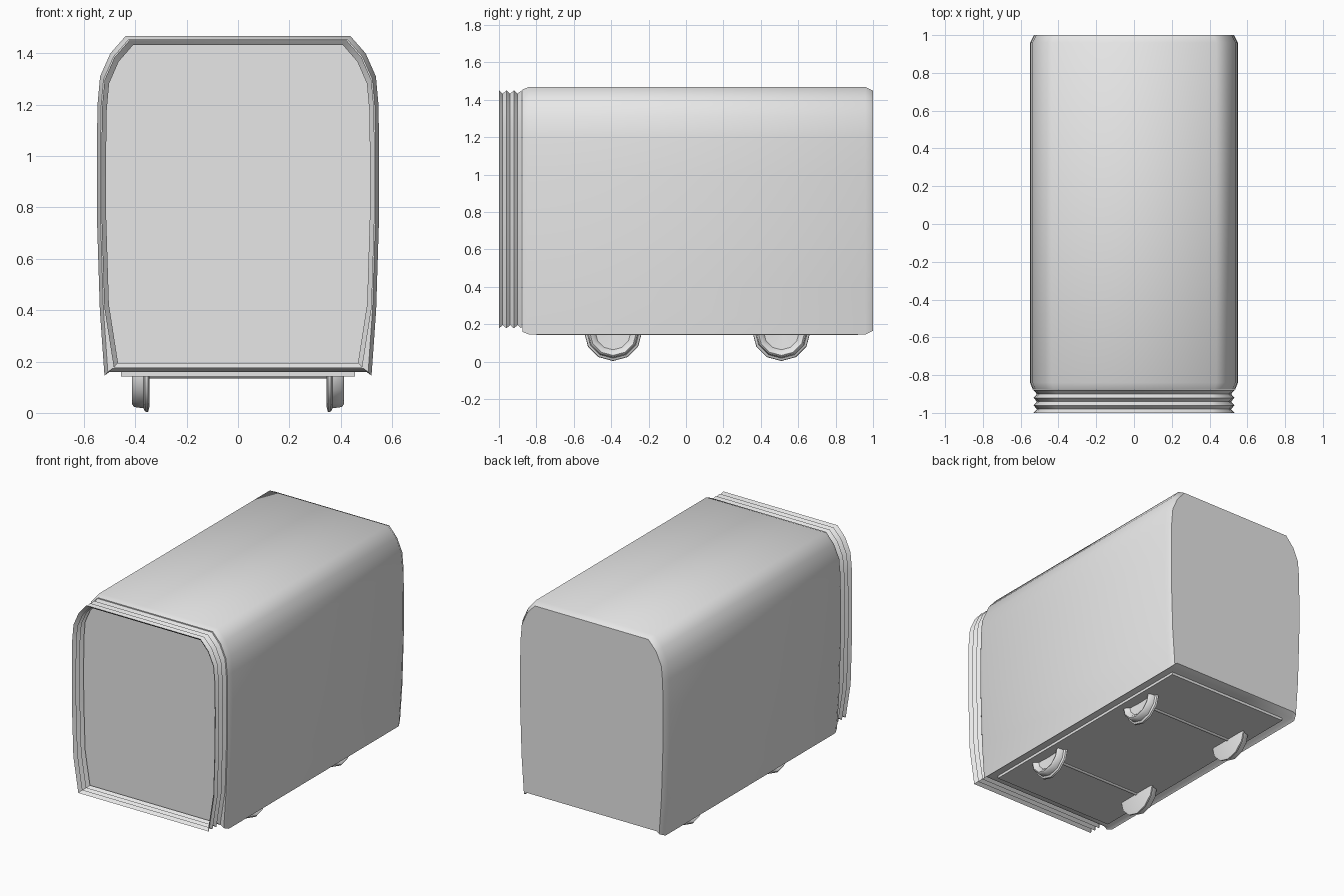
import bpy, math

if "Cube" in bpy.data.objects:
    bpy.data.objects.remove(bpy.data.objects["Cube"])

grey = bpy.data.materials.new("plain_grey")
grey.use_nodes = True
grey.diffuse_color = (0.8, 0.8, 0.8, 1)
grey.node_tree.nodes["Principled BSDF"].inputs["Base Color"].default_value = (0.8, 0.8, 0.8, 1)

# Half of the carriage cross-section, floor to roof
HALF = [(0.50, 0.16), (0.52, 0.145), (0.538, 0.4), (0.549, 0.75), (0.55, 1.0),
        (0.547, 1.2), (0.537, 1.31), (0.497, 1.40), (0.437, 1.468)]
MID, HW, HH = 0.81, 0.55, 0.665


def finish(obj, angle):
    obj.data.materials.append(grey)
    bpy.ops.object.select_all(action="DESELECT")
    obj.select_set(True)
    bpy.context.view_layer.objects.active = obj
    bpy.ops.object.shade_smooth_by_angle(angle=math.radians(angle))


def make(name, verts, faces, angle=40):
    mesh = bpy.data.meshes.new(name)
    mesh.from_pydata(verts, [], faces)
    mesh.update()
    obj = bpy.data.objects.new(name, mesh)
    bpy.context.collection.objects.link(obj)
    finish(obj, angle)
    return obj


def bridge(rings, n):
    """Quads joining successive closed rings of n points."""
    return [(r * n + i, r * n + (i + 1) % n, (r + 1) * n + (i + 1) % n, (r + 1) * n + i)
            for r in range(rings - 1) for i in range(n)]


def loft(name, half, stations, capped, angle):
    """Sweep the mirrored section along y; each station is (y, inset)."""
    ring = half + [(-x, z) for x, z in reversed(half)]
    n = len(ring)
    verts = [(x * (1 - d / HW), y, MID + (z - MID) * (1 - d / HH))
             for y, d in stations for x, z in ring]
    faces = [f[::-1] for f in bridge(len(stations), n)]
    if capped:
        last = (len(stations) - 1) * n
        faces += [tuple(range(n)), tuple(range(last + n - 1, last - 1, -1))]
    return make(name, verts, faces, angle)


# Carriage shell with chamfered ends
loft("body", HALF, [(-0.875, 0.014), (-0.84, 0), (0.96, 0), (1.0, 0.02)], True, 50)

# Open concertina gangway on the front
folds = [(-1 + 0.02 * i, 0.018 if i % 2 == 0 else 0.036) for i in range(7)]
loft("gangway_bellows", HALF[:1] + HALF[2:], folds, False, 50)


def box(name, centre, size):
    bpy.ops.mesh.primitive_cube_add(size=1, location=centre)
    obj = bpy.context.object
    obj.name = name
    obj.scale = size
    bpy.ops.object.transform_apply(location=False, rotation=False, scale=True)
    finish(obj, 30)


box("underframe", (0, 0.06, 0.152), (0.91, 1.72, 0.02))

# Flanged wheels, revolved about the axle: (distance from centreline, radius)
PROFILE = [(0.345, 0.0), (0.345, 0.135), (0.35, 0.155), (0.362, 0.153), (0.368, 0.14),
           (0.405, 0.135), (0.412, 0.125), (0.405, 0.11), (0.385, 0.095), (0.38, 0.0)]
SIDES, HUB = 12, 0.158


def wheel(name, side, y):
    verts = [(side * x, y + r * math.sin(math.tau * i / SIDES),
              HUB - r * math.cos(math.tau * i / SIDES))
             for x, r in PROFILE for i in range(SIDES)]
    faces = bridge(len(PROFILE), SIDES)
    if side > 0:
        faces = [f[::-1] for f in faces]
    make(name, verts, faces, 50)


for end, y in (("front", -0.39), ("rear", 0.51)):
    for label, side in (("left", 1), ("right", -1)):
        wheel(f"{end}_{label}_wheel", side, y)
    bpy.ops.mesh.primitive_cylinder_add(vertices=12, radius=0.013, depth=0.7,
                                        location=(0, y, 0.147),
                                        rotation=(0, math.pi / 2, 0))
    bpy.context.object.name = f"{end}_axle"
    finish(bpy.context.object, 40)
